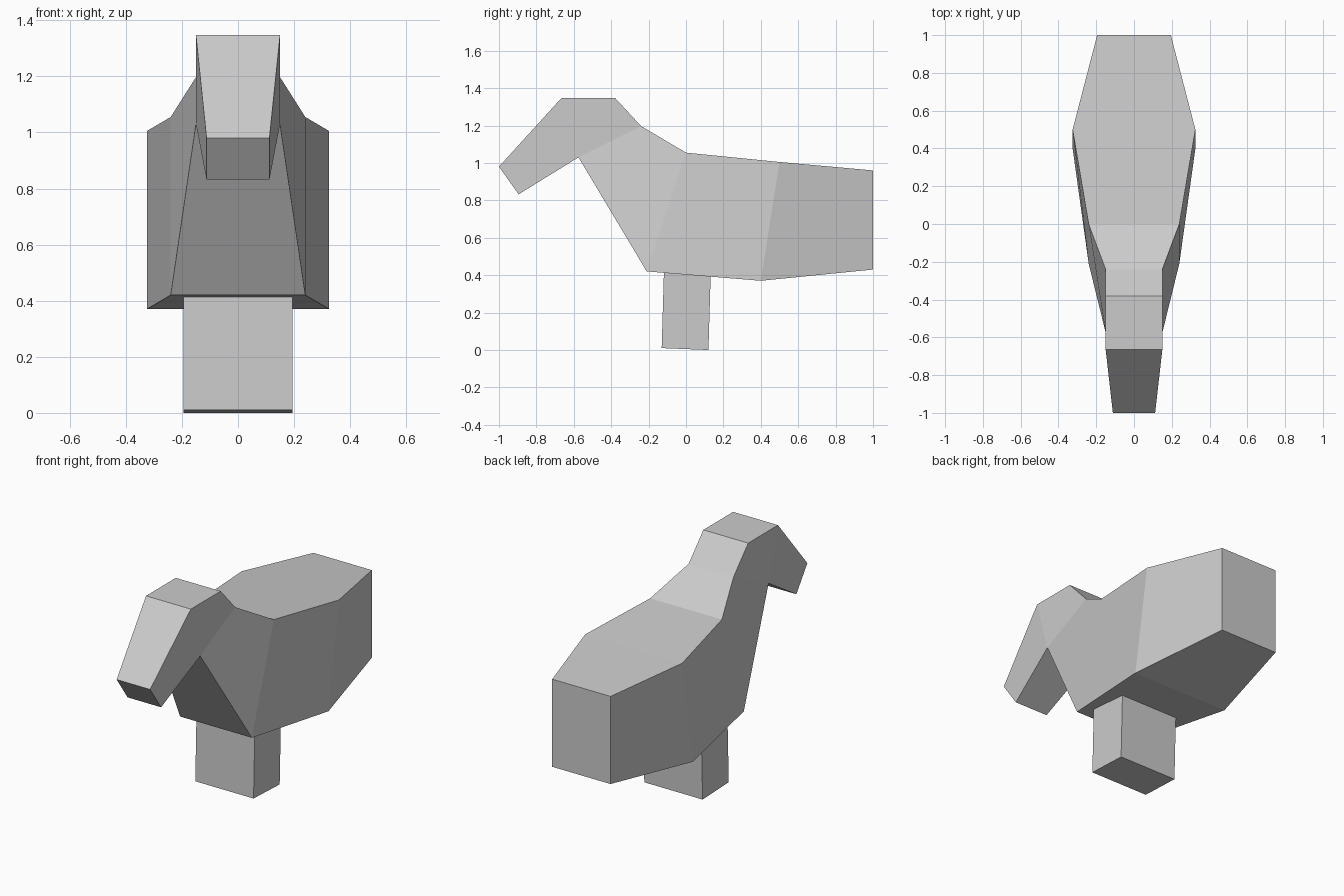
import bpy, bmesh

if "Cube" in bpy.data.objects:
    bpy.data.objects.remove(bpy.data.objects["Cube"])

grey = bpy.data.materials.new("plain grey")
grey.diffuse_color = (0.6, 0.6, 0.6, 1)
grey.use_nodes = True
grey.node_tree.nodes["Principled BSDF"].inputs["Base Color"].default_value = grey.diffuse_color


def loft(name, sections):
    """Skin a row of four-sided sections: (top y, top z, bottom y, bottom z, top half width, bottom half width)."""
    bm = bmesh.new()
    rings = []
    for ty, tz, by, bz, tw, bw in sections:
        rings.append([bm.verts.new(p) for p in
                      ((-tw, ty, tz), (tw, ty, tz), (bw, by, bz), (-bw, by, bz))])
    for a, b in zip(rings, rings[1:]):
        for i in range(4):
            j = (i + 1) % 4
            bm.faces.new((a[i], a[j], b[j], b[i]))
    bm.faces.new(rings[0])
    bm.faces.new(rings[-1])
    # sections that share a bottom edge collapse into a fan
    bmesh.ops.remove_doubles(bm, verts=bm.verts, dist=0.0005)
    bmesh.ops.recalc_face_normals(bm, faces=bm.faces)
    mesh = bpy.data.meshes.new(name)
    bm.to_mesh(mesh)
    bm.free()
    mesh.materials.append(grey)
    obj = bpy.data.objects.new(name, mesh)
    bpy.context.collection.objects.link(obj)
    return obj


# Head, neck and body in one skin, from muzzle to rump
loft("animal_body", [
    (-1.00, 0.98, -0.895, 0.832, 0.112, 0.112),
    (-0.665, 1.348, -0.575, 1.03, 0.15, 0.15),
    (-0.38, 1.348, -0.575, 1.03, 0.15, 0.15),
    (-0.24, 1.197, -0.575, 1.03, 0.15, 0.15),
    (0.00, 1.055, -0.21, 0.42, 0.24, 0.24),
    (0.50, 1.005, 0.40, 0.37, 0.325, 0.325),
    (1.00, 0.96, 1.00, 0.43, 0.195, 0.195),
])

# Single wide support block, leaning back very slightly
loft("support_leg", [
    (-0.117, 0.45, -0.13, 0.01, 0.195, 0.195),
    (0.133, 0.44, 0.12, 0.0, 0.195, 0.195),
])
